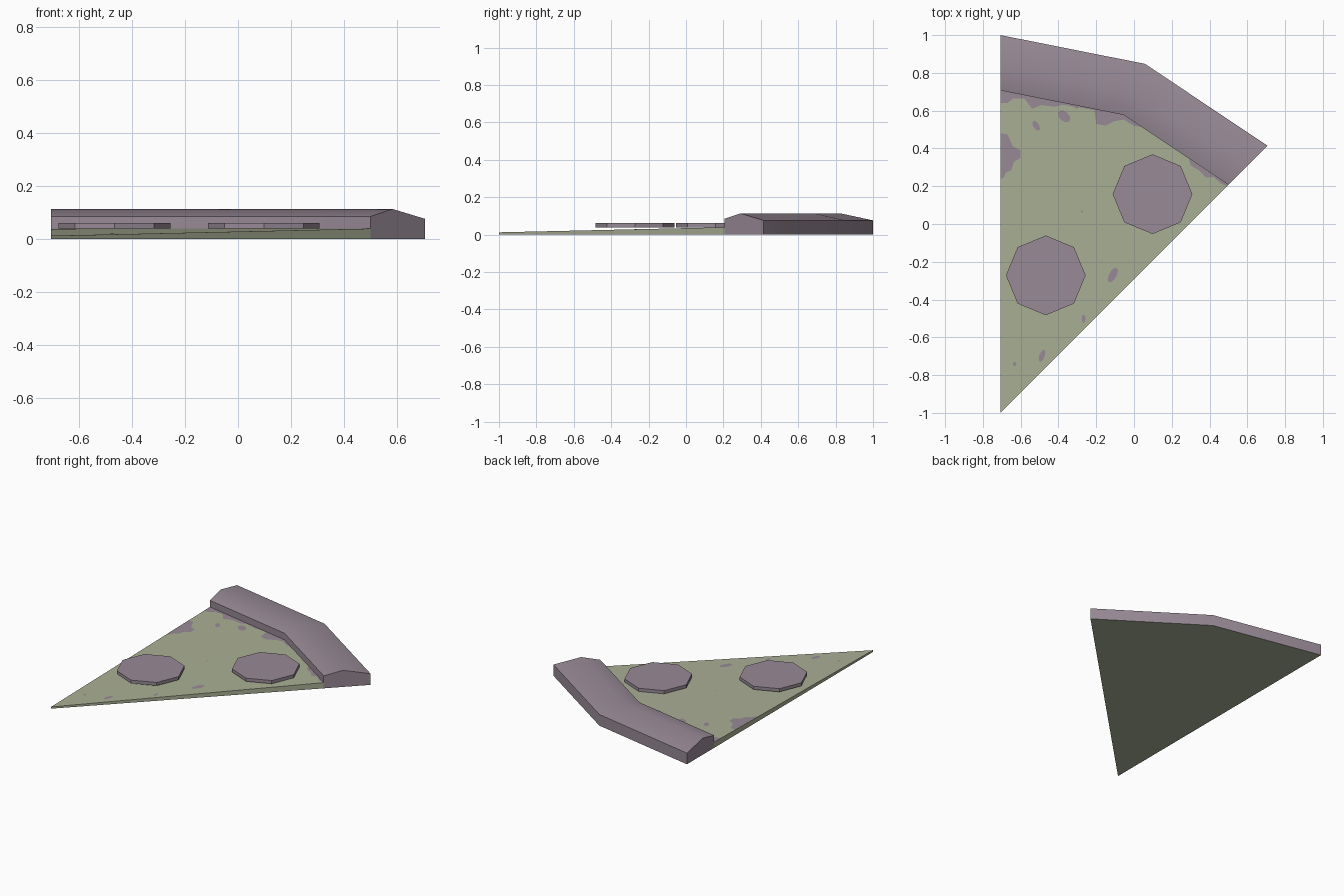
import bpy, bmesh, math

if "Cube" in bpy.data.objects:
    bpy.data.objects.remove(bpy.data.objects["Cube"])

TIP = (-0.707, -1.0)
ANGLES = [90, 67.5, 45]
R_IN = 1.707


def material(name, rgb):
    m = bpy.data.materials.new(name)
    m.diffuse_color = (*rgb, 1)
    m.use_nodes = True
    m.node_tree.nodes["Principled BSDF"].inputs["Base Color"].default_value = m.diffuse_color
    return m


green = material("cheese green", (0.40, 0.43, 0.30))
mauve = material("crust mauve", (0.315, 0.255, 0.305))


def polar(r, deg, z):
    a = math.radians(deg)
    return (TIP[0] + r * math.cos(a), TIP[1] + r * math.sin(a), z)


def make(name, verts, faces, mats, recalc=True):
    me = bpy.data.meshes.new(name)
    me.from_pydata(verts, [], faces)
    for m in mats:
        me.materials.append(m)
    bm = bmesh.new()
    bm.from_mesh(me)
    if recalc:
        bmesh.ops.recalc_face_normals(bm, faces=bm.faces)
    else:
        for f in bm.faces:
            f.normal_update()
            if f.normal.z < 0:
                f.normal_flip()
    bm.to_mesh(me)
    bm.free()
    ob = bpy.data.objects.new(name, me)
    bpy.context.collection.objects.link(ob)
    return ob


# Thin wedge of the slice, rising from the tip towards the crust
verts = [(*TIP, 0), (*TIP, 0.012)]
for a in ANGLES:
    verts += [polar(R_IN, a, 0), polar(R_IN, a, 0.039)]
make("slice_base", verts,
     [(0, 2, 4, 6), (1, 5, 3), (1, 7, 5), (0, 1, 3, 2), (0, 6, 7, 1)], [green])

# Crust: profile (radius, height) swept around the tip
profile = [(R_IN, 0), (R_IN, 0.085), (1.827, 0.113), (2.0, 0.076), (2.0, 0)]
n = len(profile)
verts = [polar(r, a, z) for a in ANGLES for r, z in profile]
faces = [(s * n + i, s * n + (i + 1) % n, (s + 1) * n + (i + 1) % n, (s + 1) * n + i)
         for s in range(2) for i in range(n)]
faces += [tuple(range(n)), tuple(range(2 * n, 3 * n))]
crust = make("crust", verts, faces, [mauve, green])
for p in crust.data.polygons:
    p.material_index = 1 if p.normal.z < -0.9 else 0   # underside is green
bpy.context.view_layer.objects.active = crust
crust.select_set(True)
bpy.ops.object.shade_smooth_by_angle(angle=math.radians(30))
crust.select_set(False)

# Two octagonal topping discs
for k, (x, y) in enumerate([(-0.467, -0.272), (0.098, 0.158)]):
    verts = [(x + 0.211 * math.cos(i * math.pi / 4), y + 0.211 * math.sin(i * math.pi / 4), z)
             for z in (0.039, 0.061) for i in range(8)]
    faces = [tuple(range(8)), tuple(range(8, 16))]
    faces += [(i, (i + 1) % 8, 8 + (i + 1) % 8, 8 + i) for i in range(8)]
    make(f"topping_{k + 1}", verts, faces, [mauve])


# Sauce patches lying on the sloping top
def top_z(x, y):
    dx, dy = x - TIP[0], y - TIP[1]
    d = max(dx * math.cos(math.radians(a)) + dy * math.sin(math.radians(a))
            for a in (78.75, 56.25))
    return 0.012 + 0.027 * d / (R_IN * math.cos(math.radians(11.25))) + 0.0012


def patch(name, pts):
    make(name, [(x, y, top_z(x, y)) for x, y in pts], [tuple(range(len(pts)))], [mauve], False)


patch("rim_sauce_left", [(-0.706, 0.709), (-0.706, 0.64), (-0.67, 0.64), (-0.64, 0.665),
      (-0.58, 0.665), (-0.54, 0.61), (-0.49, 0.63), (-0.42, 0.62), (-0.36, 0.635),
      (-0.30, 0.61), (-0.27, 0.63), (-0.21, 0.60), (-0.20, 0.53), (-0.15, 0.52),
      (-0.10, 0.545), (-0.054, 0.553), (-0.054, 0.577)])
patch("rim_sauce_middle", [(-0.054, 0.577), (-0.054, 0.553), (0.0, 0.52), (0.04, 0.513)])
patch("rim_sauce_right", [(0.29, 0.346), (0.30, 0.31), (0.35, 0.28), (0.38, 0.245),
      (0.42, 0.25), (0.46, 0.215), (0.49, 0.20), (0.499, 0.207)])
patch("edge_sauce", [(-0.706, 0.48), (-0.67, 0.475), (-0.64, 0.41), (-0.60, 0.39),
      (-0.60, 0.35), (-0.635, 0.33), (-0.65, 0.285), (-0.68, 0.27), (-0.69, 0.245),
      (-0.706, 0.24)])

# Small spots: x, y, half width, half height, lean
spots = [(-0.37, 0.57, 0.03, 0.032, -0.4), (-0.518, 0.52, 0.017, 0.026, -0.4),
         (-0.112, -0.27, 0.022, 0.04, 0.4), (-0.267, -0.502, 0.01, 0.022, 0),
         (-0.487, -0.698, 0.015, 0.032, 0.3), (-0.632, -0.742, 0.01, 0.011, 0),
         (-0.276, 0.066, 0.006, 0.006, 0)]
for k, (x, y, w, h, lean) in enumerate(spots):
    ring = [i * math.pi / 5 for i in range(10)]
    patch(f"sauce_spot_{k + 1}", [(x + w * math.cos(t) + lean * h * math.sin(t),
                                   y + h * math.sin(t)) for t in ring])
